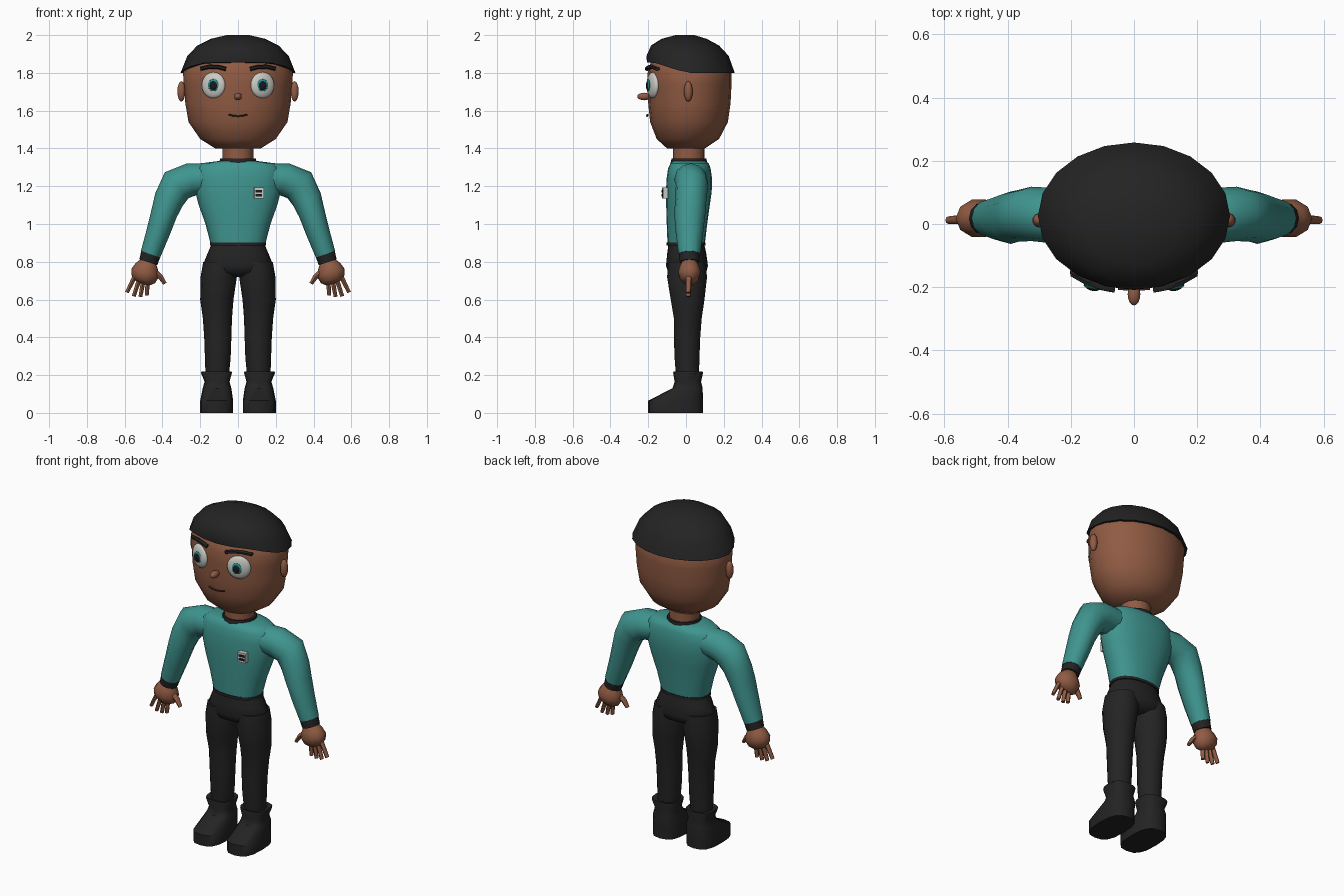
import bpy, bmesh, math
from mathutils import Vector, Matrix

if "Cube" in bpy.data.objects:
    bpy.data.objects.remove(bpy.data.objects["Cube"])


def material(name, rgb):
    m = bpy.data.materials.new(name)
    m.diffuse_color = (*rgb, 1)
    m.use_nodes = True
    m.node_tree.nodes["Principled BSDF"].inputs["Base Color"].default_value = m.diffuse_color
    return m


SKIN = material("brown skin", (0.28, 0.105, 0.056))
TEAL = material("teal cloth", (0.05, 0.30, 0.275))
BLACK = material("black cloth", (0.017, 0.017, 0.017))
WHITE = material("eye white", (0.6, 0.6, 0.56))
IRIS = material("teal iris", (0.02, 0.27, 0.28))
PUPIL = material("dark pupil", (0.01, 0.01, 0.013))
MOUTH = material("dark lip", (0.07, 0.022, 0.014))


def finish(name, bm, mat, angle=50):
    bmesh.ops.recalc_face_normals(bm, faces=bm.faces[:])
    me = bpy.data.meshes.new(name)
    bm.to_mesh(me)
    bm.free()
    me.materials.append(mat)
    ob = bpy.data.objects.new(name, me)
    bpy.context.collection.objects.link(ob)
    bpy.ops.object.select_all(action='DESELECT')
    ob.select_set(True)
    bpy.context.view_layer.objects.active = ob
    bpy.ops.object.shade_smooth_by_angle(angle=math.radians(angle))
    return ob


def skin_rings(rings):
    """Join rings of points into a closed skin."""
    bm = bmesh.new()
    vs = [[bm.verts.new(p) for p in r] for r in rings]
    n = len(rings[0])
    for a, b in zip(vs, vs[1:]):
        for i in range(n):
            j = (i + 1) % n
            bm.faces.new((a[i], a[j], b[j], b[i]))
    bm.faces.new(vs[0])
    bm.faces.new(vs[-1])
    return bm


def oval(n, power):
    for i in range(n):
        t = 2 * math.pi * i / n
        c, s = math.cos(t), math.sin(t)
        yield (math.copysign(abs(c) ** (2 / power), c),
               math.copysign(abs(s) ** (2 / power), s))


def stack(name, levels, mat, n=20, power=2.0, angle=50, warp=None):
    """Level rings: (z, centre x, half width, y front, y back)."""
    rings = []
    for k, (z, cx, rx, y0, y1) in enumerate(levels):
        ring = [Vector((cx + rx * c, (y0 + y1) / 2 + (y1 - y0) / 2 * s, z))
                for c, s in oval(n, power)]
        if warp:
            for p in ring:
                warp(k, p)
        rings.append(ring)
    return finish(name, skin_rings(rings), mat, angle)


def tube(name, pts, mat, n=10, angle=50):
    """Rings across a path: (x, y, z, radius in path plane, radius in y)."""
    rings = []
    for i, (x, y, z, r, ry) in enumerate(pts):
        a, b = pts[max(i - 1, 0)], pts[min(i + 1, len(pts) - 1)]
        side = (Vector(b[:3]) - Vector(a[:3])).cross(Vector((0, 1, 0))).normalized()
        rings.append([Vector((x, y, z)) + side * r * c + Vector((0, ry * s, 0))
                      for c, s in oval(n, 2)])
    return finish(name, skin_rings(rings), mat, angle)


def ball(name, loc, size, mat, turn=0, u=16, v=10):
    bm = bmesh.new()
    mx = (Matrix.Translation(loc) @ Matrix.Rotation(turn, 4, 'Z')
          @ Matrix.Diagonal((*size, 1)))
    bmesh.ops.create_uvsphere(bm, u_segments=u, v_segments=v, radius=1, matrix=mx)
    return finish(name, bm, mat)


def box(name, loc, size, mat, turn=0):
    bm = bmesh.new()
    mx = (Matrix.Translation(loc) @ Matrix.Rotation(turn, 4, 'Z')
          @ Matrix.Diagonal((*size, 1)))
    bmesh.ops.create_cube(bm, size=1, matrix=mx)
    return finish(name, bm, mat, 30)


# Head
stack("head", [(1.40, 0, .12, -.10, .10), (1.45, 0, .20, -.155, .175),
               (1.54, 0, .262, -.19, .222), (1.64, 0, .279, -.20, .236),
               (1.74, 0, .287, -.203, .241), (1.80, 0, .291, -.203, .241),
               (1.86, 0, .262, -.185, .21), (1.92, 0, .18, -.13, .15)], SKIN)


# Hair cap, with its rim rising toward the forehead
def rim(k, p):
    if k == 0:
        p.z += .055 * min(1, max(0, -p.y / .17))


stack("hair_cap", [(1.80, 0, .304, -.207, .258), (1.89, 0, .268, -.209, .226),
                   (1.945, 0, .215, -.185, .175), (1.98, 0, .145, -.13, .11),
                   (2.0, 0, .06, -.055, .045)], BLACK, warp=rim)

# Nose and mouth
ball("nose", (0, -.222, 1.675), (.02, .036, .02), SKIN)
tube("mouth", [(x, -.206 + 1.2 * x * x, 1.571 + 3.5 * x * x, .004, .006)
               for x in (-.05, -.03, 0, .03, .05)], MOUTH, 6)

# Neck and collar
stack("neck", [(1.31, 0, .083, -.068, .098), (1.43, 0, .083, -.068, .098)], SKIN, 16)
stack("collar", [(1.322, 0, .1, -.082, .112), (1.346, 0, .094, -.076, .108)], BLACK, 16)

# Shirt body and hem
stack("shirt_body", [(.895, 0, .145, -.098, .10), (1.0, 0, .172, -.102, .112),
                     (1.10, 0, .208, -.105, .126), (1.17, 0, .226, -.106, .136),
                     (1.24, 0, .232, -.103, .138), (1.295, 0, .226, -.095, .130),
                     (1.322, 0, .19, -.082, .12), (1.335, 0, .09, -.07, .10)],
      TEAL, 20, 2.3)
stack("shirt_hem", [(.886, 0, .149, -.102, .104), (.902, 0, .149, -.102, .104)],
      BLACK, 20, 2.3)

# Badge: light plate with dark bars
box("badge_plate", (.11, -.111, 1.163), (.05, .026, .058), WHITE, .12)
for dz, h in ((.011, .014), (-.011, .014)):
    box("badge_bar", (.11, -.124, 1.163 + dz), (.036, .005, h), PUPIL, .12)

# Trouser top
stack("trouser_hips", [(.893, 0, .14, -.093, .097), (.84, 0, .163, -.10, .108),
                       (.78, 0, .187, -.106, .116), (.745, 0, .16, -.095, .108),
                       (.72, 0, .07, -.05, .06)], BLACK, 20, 2.2)

for s, side in ((1, "left"), (-1, "right")):
    # Ear
    ball(side + "_ear", (s * .30, .012, 1.702), (.022, .023, .054), SKIN, 0, 10, 8)

    # Eye built from layered flattened balls
    turn = s * .38
    out = Vector((math.sin(turn), -math.cos(turn), 0))
    eye = Vector((s * .13, -.176, 1.735))
    ball(side + "_eye", eye, (.067, .024, .069), WHITE, turn, 20, 12)
    front = eye + Vector((0, -.0235, 0))
    ball(side + "_iris", front, (.03, .008, .032), IRIS, turn * .5)
    ball(side + "_pupil", front + Vector((s * .001, -.004, -.002)),
         (.021, .008, .024), PUPIL, turn * .5)

    # Eyebrow
    tube(side + "_eyebrow", [(s * x, y, z, .011, .014) for x, y, z in
         ((.063, -.205, 1.82), (.10, -.198, 1.83), (.15, -.182, 1.833),
          (.20, -.153, 1.822))], BLACK, 6)

    # Sleeve and cuff
    tube(side + "_sleeve", [(s * x, y, z, r, ry) for x, y, z, r, ry in
         ((.17, .022, 1.24, .082, .085), (.25, .026, 1.235, .088, .088),
          (.325, .032, 1.205, .093, .086), (.365, .026, 1.13, .08, .082),
          (.39, .02, 1.06, .07, .083), (.425, .018, .95, .062, .072),
          (.463, .018, .84, .054, .058))], TEAL, 12)
    tube(side + "_cuff", [(s * .457, .018, .855, .054, .057),
                          (s * .475, .018, .798, .05, .052)], BLACK, 12)

    # Hand, fingers and thumb
    tube(side + "_hand", [(s * x, .018, z, r, ry) for x, z, r, ry in
         ((.472, .81, .036, .035), (.483, .775, .062, .052), (.491, .742, .076, .062),
          (.502, .708, .066, .05), (.51, .687, .04, .026))], SKIN, 10)
    for x0, z0, x1, z1 in ((.548, .72, .588, .637), (.525, .70, .552, .617),
                           (.502, .695, .517, .614), (.478, .695, .483, .622)):
        tube(side + "_finger", [(s * x0, .014, z0, .012, .015),
                                (s * x1, .012, z1, .010, .012)], SKIN, 8)
    tube(side + "_thumb", [(s * .445, .012, .75, .016, .02),
                           (s * .41, .006, .72, .014, .017),
                           (s * .387, .004, .684, .01, .012)], SKIN, 8)

    # Trouser leg
    stack(side + "_leg", [(z, s * cx, rx, a, b) for z, cx, rx, a, b in
          ((.80, .098, .086, -.095, .105), (.72, .102, .096, -.103, .114),
           (.60, .112, .088, -.083, .10), (.50, .109, .077, -.066, .085),
           (.40, .107, .072, -.066, .077), (.29, .107, .068, -.062, .073),
           (.20, .11, .062, -.055, .07))], BLACK, 14)

    # Boot with flared cuff and low toe
    stack(side + "_boot", [(z, s * cx, rx, a, b) for z, cx, rx, a, b in
          ((0, .113, .087, -.20, .09), (.065, .113, .087, -.20, .09),
           (.13, .111, .076, -.072, .088), (.165, .111, .066, -.06, .08),
           (.212, .114, .082, -.068, .09), (.218, .114, .08, -.066, .088),
           (.214, .111, .062, -.055, .072))], BLACK, 16, 2.8, 40)
